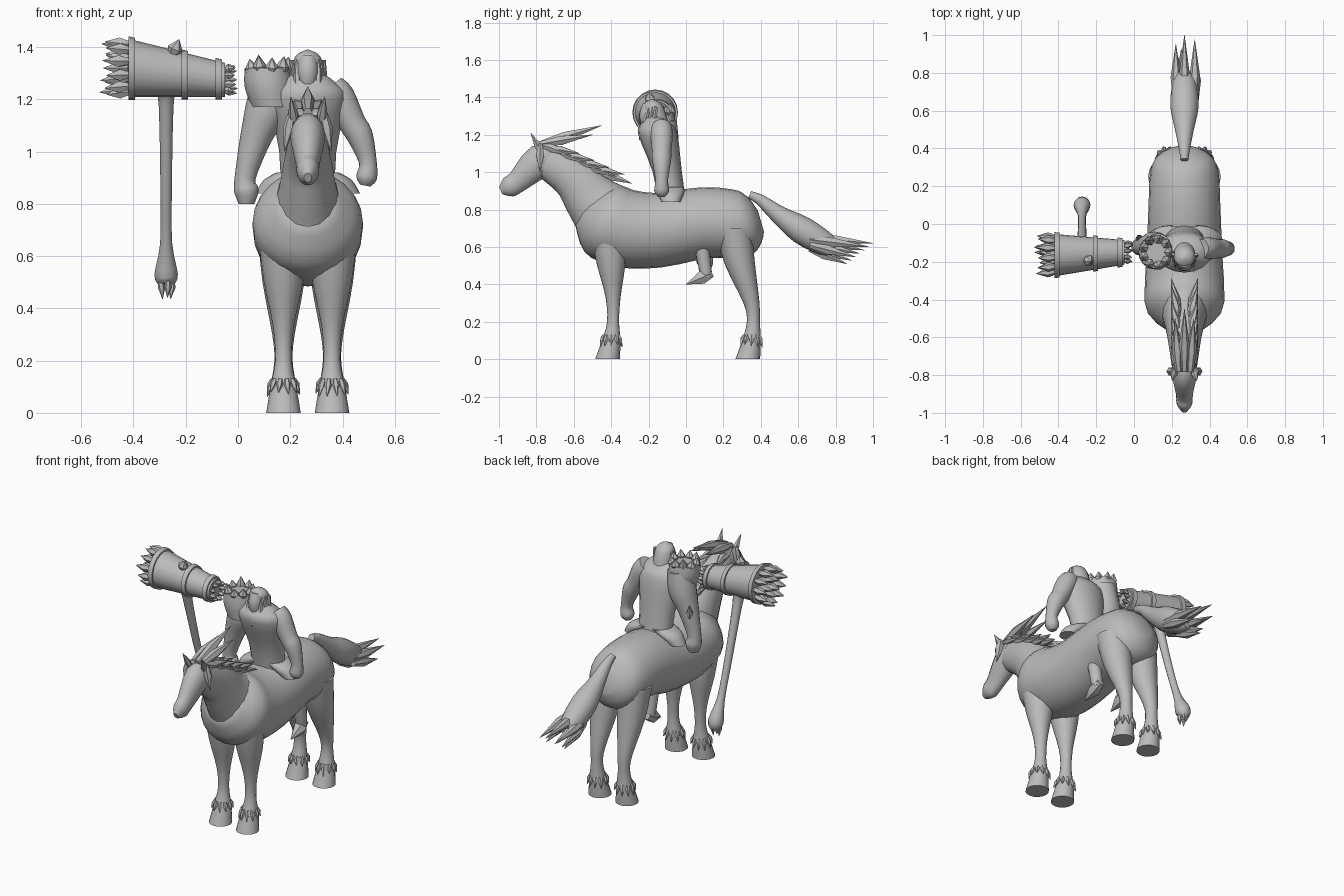
import bpy
import bmesh
import math
import random
from mathutils import Vector

random.seed(4)
if "Cube" in bpy.data.objects:
    bpy.data.objects.remove(bpy.data.objects["Cube"])

MOUNT_X = 0.267
UP, RIGHT, BACK = Vector((0, 0, 1)), Vector((1, 0, 0)), Vector((0, 1, 0))
SIDES = {"right": -1, "left": 1}

clay = bpy.data.materials.new("plain grey")
clay.use_nodes = True
grey = (0.5, 0.5, 0.5, 1)
clay.diffuse_color = grey
clay.node_tree.nodes["Principled BSDF"].inputs["Base Color"].default_value = grey


def frame(axis):
    """Two directions across an axis, the first as close to x as possible."""
    reference = BACK if abs(axis.x) > 0.9 else RIGHT
    across = (reference - axis * reference.dot(axis)).normalized()
    return across, axis.cross(across)


def circle(axis, count):
    """Unit directions evenly spaced around an axis."""
    across, upward = frame(axis)
    turns = [math.tau * step / count for step in range(count)]
    return [across * math.cos(turn) + upward * math.sin(turn) for turn in turns]


def smooth_path(rings, steps):
    """Catmull-Rom interpolation of centres and radii together."""
    padded = [rings[0], *rings, rings[-1]]
    result = []
    for before, start, end, after in zip(padded, padded[1:], padded[2:], padded[3:]):
        for step in range(steps):
            t = step / steps
            result.append([q + t * (r - p + t * (2 * p - 5 * q + 4 * r - s
                           + t * (3 * (q - r) + s - p))) / 2
                           for p, q, r, s in zip(before, start, end, after)])
    return result + [rings[-1]]


def loft(bm, rings, sides=16, steps=3, axis=None, wide=1):
    """Skin rings given as x, y, z, radius; wide stretches them sideways."""
    path = smooth_path(rings, steps)
    centres = [Vector(ring[:3]) for ring in path]
    ends = [centres[0], *centres, centres[-1]]
    loops = []
    for centre, ring, before, after in zip(centres, path, ends, ends[2:]):
        along = axis or (after - before).normalized()
        across = frame(along)[0]
        loop = []
        for out in circle(along, sides):
            out += across * out.dot(across) * (wide - 1)
            loop.append(bm.verts.new(centre + out * max(ring[3], 0.001)))
        loops.append(loop)
    for low, high in zip(loops, loops[1:]):
        for k in range(sides):
            bm.faces.new((low[k - 1], low[k], high[k], high[k - 1]))
    bm.faces.new(loops[0][::-1])
    bm.faces.new(loops[-1])


def spike(bm, start, tip, width):
    start, tip = Vector(start), Vector(tip)
    middle = start.lerp(tip, 0.4)
    loft(bm, [(*start, width * 0.6), (*middle, width), (*tip, 0)], sides=6, steps=1)


def crown(bm, centre, axis, radius, length, count, spread, width):
    """Ring of uneven spikes pointing along an axis."""
    for out in circle(axis, count):
        base = Vector(centre) + out * radius
        reach = axis * length * random.uniform(0.7, 1)
        spike(bm, base, base + reach + out * spread, width)


def profile(rows, x=0):
    """Place rows of y, z, radius on one lengthwise plane."""
    return [(x, *row) for row in rows]


def arm(rows, y):
    """Place rows of x, z, radius on one crosswise plane."""
    return [(x, y, z, radius) for x, z, radius in rows]


def finish(bm, name, x=MOUNT_X):
    bmesh.ops.recalc_face_normals(bm, faces=bm.faces)
    mesh = bpy.data.meshes.new(name)
    bm.to_mesh(mesh)
    bm.free()
    mesh.materials.append(clay)
    part = bpy.data.objects.new(name, mesh)
    bpy.context.collection.objects.link(part)
    part.location.x = x
    bpy.ops.object.select_all(action="DESELECT")
    part.select_set(True)
    bpy.context.view_layer.objects.active = part
    bpy.ops.object.shade_smooth_by_angle(angle=math.radians(45))


def tube(name, rings, **options):
    bm = bmesh.new()
    loft(bm, rings, **options)
    finish(bm, name)


# Horse trunk, neck and head
tube("horse_trunk", profile([
    (.4, .74, .06), (.36, .73, .14), (.28, .72, .18), (.1, .73, .19),
    (-.15, .69, .2), (-.33, .7, .21), (-.45, .75, .2), (-.54, .8, .1)]), sides=24)
tube("horse_neck", profile([
    (-.4, .75, .2), (-.5, .85, .15), (-.6, .97, .12), (-.75, 1.06, .09)]), wide=0.75)
tube("horse_head", profile([
    (-.7, 1.06, .06), (-.78, 1.06, .09), (-.9, .95, .06), (-.95, .92, .055),
    (-.99, .9, .02)]), wide=0.75)

# Ears
for label, side in SIDES.items():
    bm = bmesh.new()
    spike(bm, (.05 * side, -.77, 1.1), (.065 * side, -.83, 1.21), .02)
    finish(bm, label + "_ear")

# Mane of overlapping clumps down both sides of the crest
bm = bmesh.new()
crest, withers = Vector((0, -.78, 1.15)), Vector((0, -.46, 1))
for side in SIDES.values():
    for clump in range(9):
        root = crest.lerp(withers, clump / 8) + RIGHT * side * .03
        lift = UP * (.03 * (clump % 2) - .06)
        spike(bm, root, root + BACK * .17 + RIGHT * side * .04 + lift, .024)
    forelock = crest + RIGHT * side * .06
    spike(bm, forelock, forelock - UP * .15 + RIGHT * side * .03, .024)
    spike(bm, crest + RIGHT * side * .03, (.05 * side, -.5, 1.2), .028)
spike(bm, crest, (0, -.45, 1.25), .03)
finish(bm, "mane")

# Tail with split ends
bm = bmesh.new()
loft(bm, profile([(.34, .88, .02), (.4, .85, .03), (.5, .77, .05), (.62, .69, .075),
                  (.74, .62, .065), (.8, .6, .04)]))
for strand in range(7):
    t = strand / 6
    sway = .06 * math.sin(strand * 2)
    spike(bm, (sway, .66, .65 - .06 * t), (sway, 1 - .14 * t, .62 - .11 * t), .028)
finish(bm, "tail")

# Legs with feathered fetlocks
LEGS = {
    "front": [(-.41, .62, .09), (-.4, .5, .075), (-.39, .33, .04), (-.39, .2, .032),
              (-.4, .1, .05), (-.42, 0, .066)],
    "hind": [(.25, .7, .1), (.29, .5, .08), (.35, .3, .043), (.36, .2, .035),
             (.35, .1, .05), (.33, 0, .066)]}
for label, side in SIDES.items():
    for place, rows in LEGS.items():
        bm = bmesh.new()
        rings = profile(rows, .093 * side)
        loft(bm, rings, axis=UP)
        crown(bm, Vector(rings[-2][:3]) + UP * .03, -UP, .04, .07, 10, .022, .014)
        finish(bm, f"{label}_{place}_leg")

# Rider torso and face
tube("rider_torso", profile([
    (-.07, .81, .075), (-.1, 1, .078), (-.15, 1.2, .105), (-.16, 1.26, .08),
    (-.18, 1.31, .03)]), axis=UP, wide=1.4)
tube("rider_face", profile([(-.21, 1.2, .01), (-.21, 1.3, .04), (-.2, 1.37, .03)]), axis=UP)

# Long hair and pointed beard
bm = bmesh.new()
loft(bm, profile([(-.12, 1.17, .03), (-.14, 1.24, .05), (-.17, 1.33, .057),
                  (-.18, 1.37, .043), (-.18, 1.39, .005)]), axis=UP)
for side in SIDES.values():
    for lock in range(3):
        spread = .04 + .01 * lock
        spike(bm, (spread * side, -.2 + .02 * lock, 1.35),
              (spread * side, -.24 + .03 * lock, 1.18), .015)
spike(bm, (0, -.22, 1.25), (0, -.25, 1.17), .023)
finish(bm, "hair_and_beard")

# Rider arms, the right one heavier and with elbow thorns
tube("left_arm", arm([(.09, 1.25, .05), (.12, 1.21, .06), (.17, 1.11, .052), (.2, 1.06, .05),
                      (.23, .96, .034), (.225, .9, .04), (.22, .87, .02)], -.13))
bm = bmesh.new()
loft(bm, arm([(-.14, 1.28, .07), (-.16, 1.16, .08), (-.2, 1.05, .06), (-.24, .9, .04),
              (-.235, .85, .047), (-.235, .8, .03)], -.12))
crown(bm, (-.225, -.1, 1.02), UP, .02, .1, 3, .02, .02)
finish(bm, "right_arm")

# Jagged shoulder guard
bm = bmesh.new()
loft(bm, arm([(-.135, 1.17, .08), (-.15, 1.25, .092), (-.155, 1.32, .086)], -.15), axis=UP)
crown(bm, (-.15, -.15, 1.3), UP, .065, .075, 9, .012, .026)
finish(bm, "shoulder_guard")

# Rider thighs and feet
for label, side in SIDES.items():
    tube(label + "_thigh", arm([(.05 * side, .92, .07), (.1 * side, .89, .07),
                                (.15 * side, .84, .05)], -.08), axis=UP)
    bm = bmesh.new()
    ankle = .095 * side
    loft(bm, profile([(.08, .62, .04), (.1, .5, .035), (.11, .44, .03)], ankle), axis=UP)
    spike(bm, (ankle, .14, .46), (ankle, 0, .4), .04)
    finish(bm, label + "_foot")


# Tapered hammer head with raised bands and spiked ends
def head_ring(t, swell=0):
    return (-.42 + .37 * t, -.165 + .015 * t, 1.32 - .045 * t, .112 - .047 * t + swell)


bm = bmesh.new()
loft(bm, [head_ring(0), head_ring(1)], sides=20, steps=1, axis=RIGHT)
for band in (0, .55, .9):
    loft(bm, [head_ring(band, .01), head_ring(band + .07, .01)], sides=20, steps=1, axis=RIGHT)
for radius, count in ((.092, 11), (.04, 5)):
    crown(bm, head_ring(0)[:3], -RIGHT, radius, .11, count, .01, .025)
crown(bm, head_ring(1)[:3], RIGHT, .045, .05, 9, .008, .016)
spike(bm, (-.25, -.19, 1.37), (-.225, -.2, 1.43), .03)
finish(bm, "hammer_head", 0)

# Crooked handle ending in a clawed knob
bm = bmesh.new()
loft(bm, profile([(-.13, 1.24, .04), (-.11, 1.17, .028), (-.02, .86, .022), (.05, .65, .023),
                  (.1, .53, .045), (.1, .49, .03)]), sides=12)
crown(bm, (0, .1, .51), -UP, .025, .075, 5, -.008, .014)
finish(bm, "hammer_handle", -.275)
